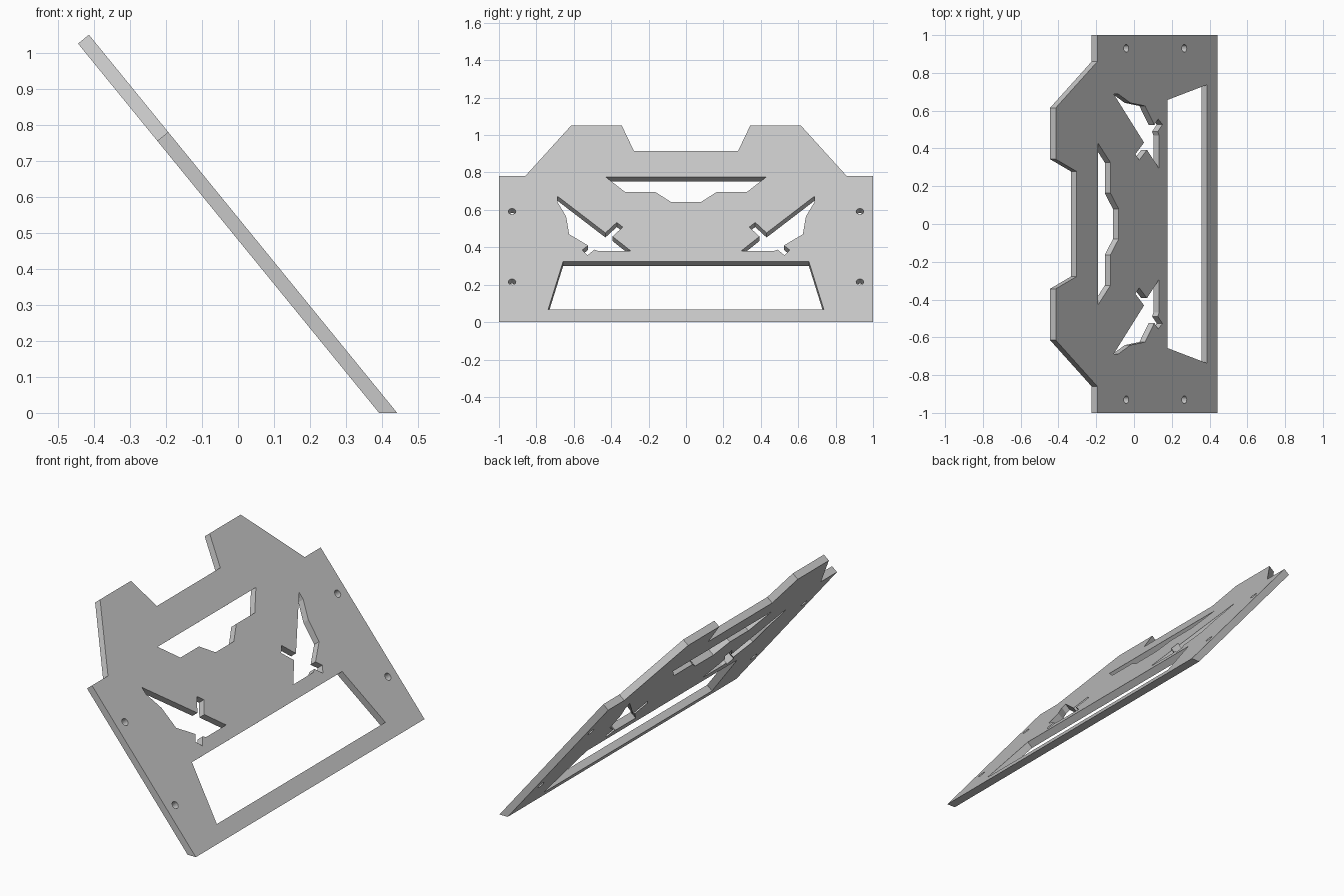
import bpy, bmesh, math
from mathutils import Vector

if "Cube" in bpy.data.objects:
    bpy.data.objects.remove(bpy.data.objects["Cube"])

THICK = 0.039
FOOT_X, TOP_X, TOP_Z = 0.442, -0.414, 1.05
along = Vector((TOP_X - FOOT_X, 0, TOP_Z)).normalized()   # up the slope
normal = Vector((along.z, 0, -along.x))                   # out of the front face


def front(y, z):
    return Vector((FOOT_X, y, 0)) + along * (z / along.z)


def back(y, z):
    if z == 0:                                            # foot is cut level
        return Vector((FOOT_X - THICK / normal.x, y, 0))
    return front(y, z) - normal * THICK


def mirrored(half):
    """Close a half profile (y > 0) with its mirror image."""
    return half + [(-y, z) for y, z in reversed(half)]


def flip(loop):
    return [(-y, z) for y, z in loop]


def bolt_hole(y, z, r=0.02, n=20):
    return [(y + r * math.cos(2 * math.pi * i / n),
             z + r * along.z * math.sin(2 * math.pi * i / n)) for i in range(n)]


# Outer profile and openings, as (y, height) on the front face
outline = mirrored([(1, 0), (1, 0.78), (0.86, 0.78), (0.615, 1.05),
                    (0.343, 1.05), (0.278, 0.914)])
lower_window = mirrored([(0.737, 0.068), (0.657, 0.324)])
upper_window = mirrored([(0.43, 0.777), (0.325, 0.695), (0.163, 0.695), (0.08, 0.642)])
vent = [(0.688, 0.674), (0.687, 0.642), (0.641, 0.565), (0.625, 0.47),
        (0.524, 0.41), (0.555, 0.385), (0.527, 0.357), (0.489, 0.388),
        (0.468, 0.379), (0.293, 0.379), (0.393, 0.458), (0.338, 0.508),
        (0.37, 0.533), (0.431, 0.477)]
loops = [outline, lower_window, upper_window, vent, flip(vent)]
loops += [bolt_hole(y, z) for y in (-0.93, 0.93) for z in (0.215, 0.592)]

# Two filled faces joined by walls around every loop
bm = bmesh.new()
rings = []
for place, facing in ((front, normal), (back, -normal)):
    edges, side = [], []
    for loop in loops:
        vs = [bm.verts.new(place(y, z)) for y, z in loop]
        edges += [bm.edges.new((vs[i - 1], vs[i])) for i in range(len(vs))]
        side.append(vs)
    bmesh.ops.triangle_fill(bm, edges=edges, use_beauty=True, normal=facing)
    rings.append(side)
for a, b in zip(*rings):
    for i in range(len(a)):
        bm.faces.new((a[i - 1], a[i], b[i], b[i - 1]))
bmesh.ops.recalc_face_normals(bm, faces=bm.faces[:])

mesh = bpy.data.meshes.new("sloped_panel")
bm.to_mesh(mesh)
bm.free()
panel = bpy.data.objects.new("sloped_panel", mesh)
bpy.context.collection.objects.link(panel)

# Single plain grey
grey = bpy.data.materials.new("light_grey")
grey.diffuse_color = (0.57, 0.57, 0.57, 1)
grey.use_nodes = True
grey.node_tree.nodes["Principled BSDF"].inputs["Base Color"].default_value = grey.diffuse_color
mesh.materials.append(grey)
